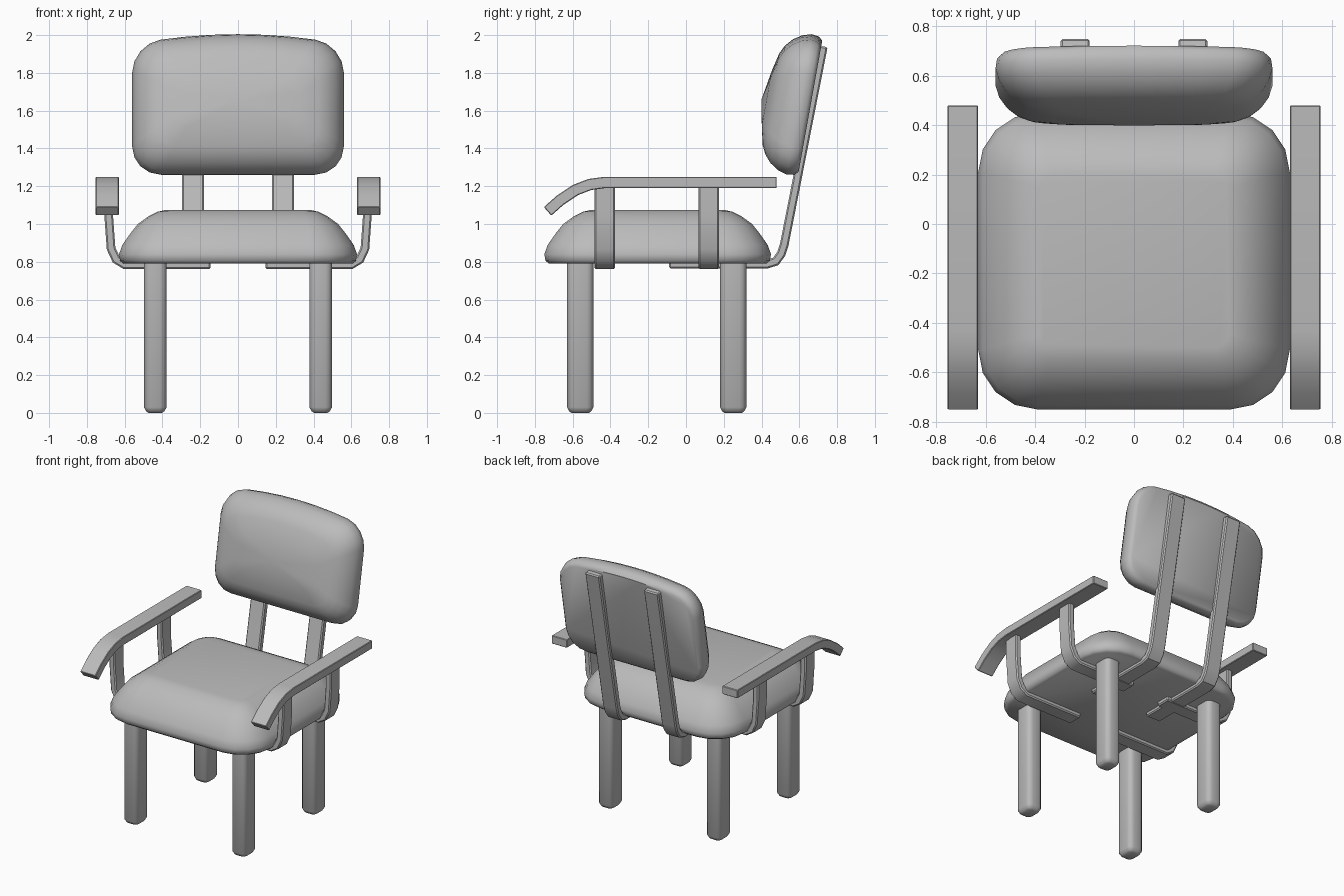
import bpy, bmesh, math
from mathutils import Vector

if "Cube" in bpy.data.objects:
    bpy.data.objects.remove(bpy.data.objects["Cube"], do_unlink=True)

grey = bpy.data.materials.new("plain grey")
grey.use_nodes = True
grey.diffuse_color = (0.5, 0.5, 0.5, 1)
grey.node_tree.nodes["Principled BSDF"].inputs["Base Color"].default_value = (0.5, 0.5, 0.5, 1)


def finish(bm, name, angle=35):
    bmesh.ops.recalc_face_normals(bm, faces=bm.faces)
    mesh = bpy.data.meshes.new(name)
    bm.to_mesh(mesh)
    bm.free()
    mesh.materials.append(grey)
    mesh.shade_smooth()
    mesh.set_sharp_from_angle(angle=math.radians(angle))
    ob = bpy.data.objects.new(name, mesh)
    bpy.context.collection.objects.link(ob)
    return ob


def bevel_sharp(bm, width, segments=1):
    edges = [e for e in bm.edges if e.calc_face_angle(0) > math.radians(50)]
    bmesh.ops.bevel(bm, geom=edges, offset=width, segments=segments,
                    profile=0.5, affect='EDGES')


def rounded_outline(hx, hy, r, steps=4, arch=0.0, side_pts=6):
    """Rounded rectangle, optionally with an arched top edge."""
    pts = []
    for sx, sy, start in ((1, 1, 0), (-1, 1, 90), (-1, -1, 180), (1, -1, 270)):
        for i in range(steps + 1):
            a = math.radians(start + 90 * i / steps)
            pts.append(Vector((sx * (hx - r) + r * math.cos(a),
                               sy * (hy - r) + r * math.sin(a))))
        if start == 0:
            pts += [Vector(((hx - r) * (1 - 2 * k / side_pts), hy)) for k in range(1, side_pts)]
    for p in pts:
        if p.y > 0:
            p.y += arch * (1 - (p.x / hx) ** 2) * p.y / hy
    return pts


def loft(name, rings, peak=None):
    """Skin a stack of rings; cap the first, and cap or peak the last."""
    bm = bmesh.new()
    rows = [[bm.verts.new(p) for p in ring] for ring in rings]
    n = len(rows[0])
    for a, b in zip(rows, rows[1:]):
        for i in range(n):
            bm.faces.new((a[i], a[(i + 1) % n], b[(i + 1) % n], b[i]))
    bm.faces.new(rows[0])
    if peak:
        tip = bm.verts.new(peak)
        for i in range(n):
            bm.faces.new((rows[-1][i], rows[-1][(i + 1) % n], tip))
    else:
        bm.faces.new(rows[-1])
    return finish(bm, name, 45)


def strap(name, path, thick, place, width, bevel=0.008):
    """Flat bar following a 2D path; place maps (a, b, offset) to 3D."""
    pts = [Vector(p) for p in path]
    left, right = [], []
    for i, p in enumerate(pts):
        d0 = (p - pts[max(i - 1, 0)]).normalized()
        d1 = (pts[min(i + 1, len(pts) - 1)] - p).normalized()
        t = (d0 + d1).normalized()
        miter = thick / 2 / max(t.dot(d1 if d1.length else d0), 0.5)
        n = Vector((-t.y, t.x)) * miter
        left.append(p + n)
        right.append(p - n)
    bm = bmesh.new()
    rows = [[bm.verts.new(place(q.x, q.y, w)) for q, w in
             ((l, -width / 2), (l, width / 2), (r, width / 2), (r, -width / 2))]
            for l, r in zip(left, right)]
    for a, b in zip(rows, rows[1:]):
        for i in range(4):
            bm.faces.new((a[i], a[(i + 1) % 4], b[(i + 1) % 4], b[i]))
    bm.faces.new(rows[0])
    bm.faces.new(rows[-1])
    bmesh.ops.recalc_face_normals(bm, faces=bm.faces)
    bevel_sharp(bm, bevel)
    return finish(bm, name)


# Seat cushion: (height, inset) layers of a rounded square
seat_layers = ((0.79, 0.025), (0.805, 0.006), (0.84, 0), (0.89, 0.018), (0.95, 0.06),
               (1.0, 0.1), (1.04, 0.155), (1.065, 0.205), (1.075, 0.25))
seat_rings = []
for z, inset in seat_layers:
    r = max(0.24 - inset * 0.75, 0.04)
    seat_rings.append([(p.x, p.y - 0.15, z) for p in
                       rounded_outline(0.63 - inset, 0.6 - inset, r, side_pts=2)])
loft("seat_cushion", seat_rings)

# Back cushion: flat rear, rounded rim and gently peaked front
back_layers = ((0, 0.025), (0.02, 0.006), (0.06, 0), (0.11, 0.015), (0.155, 0.045),
               (0.19, 0.085), (0.212, 0.13), (0.235, 0.23))
back_rings = []
for depth, inset in back_layers:
    r = max(0.15 - inset * 0.4, 0.06)
    back_rings.append([(p.x, p.y - 0.035, depth) for p in
                       rounded_outline(0.56 - inset, 0.35 - inset, r, arch=0.055)])
back = loft("back_cushion", back_rings, (0, -0.02, 0.262))
back.location = (0, 0.66, 1.63)
back.rotation_euler = (math.radians(90 - 10.2), 0, 0)

# Mirrored parts
back_path = ((-0.09, 0.788), (0.43, 0.788), (0.475, 0.802), (0.503, 0.84),
             (0.52, 0.89), (0.727, 1.94))
support_path = ((0.145, 0.785), (0.6, 0.785), (0.645, 0.812), (0.672, 0.87),
                (0.685, 1.05), (0.685, 1.2))
arm_path = ((0.48, 1.22), (-0.43, 1.22), (-0.51, 1.209), (-0.585, 1.18),
            (-0.665, 1.127), (-0.733, 1.067))

for side, s in (("left", 1), ("right", -1)):
    strap(f"{side}_back_post", back_path, 0.046,
          lambda a, b, w: (s * 0.238 + w, a, b), 0.118)
    strap(f"{side}_armrest", arm_path, 0.06,
          lambda a, b, w: (s * 0.692 + w, a, b), 0.124, 0.004)
    for end, y, leg_y in (("front", -0.43, -0.56), ("rear", 0.12, 0.25)):
        strap(f"{side}_{end}_arm_support", support_path, 0.046,
              lambda a, b, w: (s * a, y + w, b), 0.11)
        # Legs: rounded square posts with softened feet
        leg = []
        for z, inset in ((0, 0.025), (0.008, 0.012), (0.03, 0), (0.82, 0)):
            leg.append([(s * 0.438 + p.x, leg_y + p.y, z) for p in
                        rounded_outline(0.06 - inset, 0.07 - inset, 0.035 - inset * 0.6,
                                        steps=3, side_pts=2)])
        loft(f"{side}_{end}_leg", leg)
